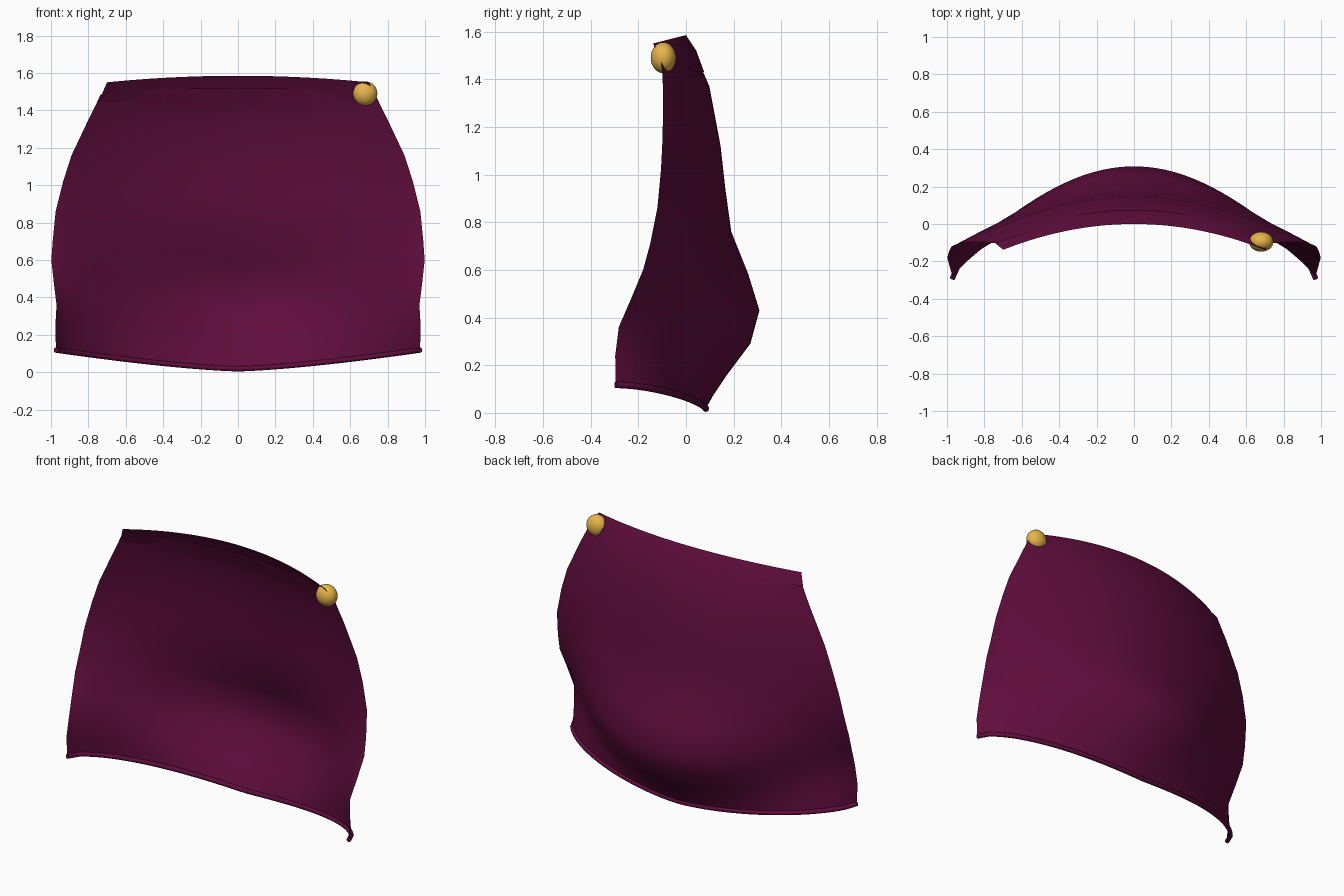
import bpy, bmesh

if "Cube" in bpy.data.objects:
    bpy.data.objects.remove(bpy.data.objects["Cube"])


def material(name, color):
    m = bpy.data.materials.new(name)
    m.diffuse_color = (*color, 1)
    m.use_nodes = True
    m.node_tree.nodes["Principled BSDF"].inputs["Base Color"].default_value = m.diffuse_color
    return m


plum = material("plum_cloth", (0.115, 0.004, 0.046))
gold = material("gold", (0.80, 0.46, 0.07))
N = 64


def row_points(w, ye, ze, yc, zc, q=1, k=2):
    """Arc across the cloth, blending edge (ye, ze) to centre (yc, zc).
    q shapes the bulge in y, k shapes the droop in z."""
    pts = []
    for i in range(N + 1):
        u = -1 + 2 * i / N
        fy = (1 - u * u) ** q
        fz = 1 - abs(u) ** k
        pts.append((w * u, ye + (yc - ye) * fy, ze + (zc - ze) * fz))
    return pts


def sheet(name, rows):
    bm = bmesh.new()
    grid = [[bm.verts.new(p) for p in row_points(*r)] for r in rows]
    for a, b in zip(grid, grid[1:]):
        for i in range(N):
            bm.faces.new((a[i + 1], b[i + 1], b[i], a[i]))
    for f in bm.faces:
        f.smooth = True
    me = bpy.data.meshes.new(name)
    bm.to_mesh(me)
    bm.free()
    me.materials.append(plum)
    ob = bpy.data.objects.new(name, me)
    bpy.context.collection.objects.link(ob)
    return ob


# Cloth panel: half width, edge y, edge z, centre y, centre z, bulge, droop
hem_row = (0.973, -0.295, 0.118, 0.083, 0.018, 0.62, 1.4)
sheet("cloth_panel", [
    (0.735, -0.103, 1.485, 0.030, 1.52),
    (0.76, -0.100, 1.430, 0.072, 1.43),
    (0.80, -0.096, 1.35, 0.098, 1.37),
    (0.89, -0.098, 1.16, 0.145, 1.12),
    (0.935, -0.105, 1.02, 0.165, 0.94, 1.05),
    (0.975, -0.12, 0.86, 0.190, 0.76, 1.1),
    (0.99, -0.15, 0.71, 0.262, 0.58, 1.25),
    (0.998, -0.18, 0.60, 0.308, 0.43, 1.35),
    (0.985, -0.23, 0.48, 0.270, 0.29, 1.2, 1.8),
    (0.97, -0.282, 0.36, 0.165, 0.15, 0.9, 1.6),
    (0.977, -0.297, 0.24, 0.115, 0.075, 0.75, 1.5),
    hem_row])

# Waistband leaning forward, overlapping the panel on the outside
sheet("waistband", [
    (0.70, -0.138, 1.55, 0.0, 1.585),
    (0.72, -0.120, 1.505, 0.043, 1.52),
    (0.745, -0.100, 1.445, 0.076, 1.43)])

# Rolled hem
cu = bpy.data.curves.new("rolled_hem", 'CURVE')
cu.dimensions = '3D'
cu.bevel_depth = 0.014
cu.bevel_resolution = 3
cu.use_fill_caps = True
pts = row_points(*hem_row)
sp = cu.splines.new('POLY')
sp.points.add(N)
for q, c in zip(sp.points, pts):
    q.co = (*c, 1)
cu.materials.append(plum)
bpy.context.collection.objects.link(bpy.data.objects.new("rolled_hem", cu))

# Gold button at the right end of the waistband
bpy.ops.mesh.primitive_uv_sphere_add(segments=32, ring_count=16, radius=1,
                                     location=(0.68, -0.095, 1.49))
b = bpy.context.object
b.name = "button"
b.scale = (0.065, 0.053, 0.065)
b.data.materials.append(gold)
bpy.ops.object.shade_smooth()
